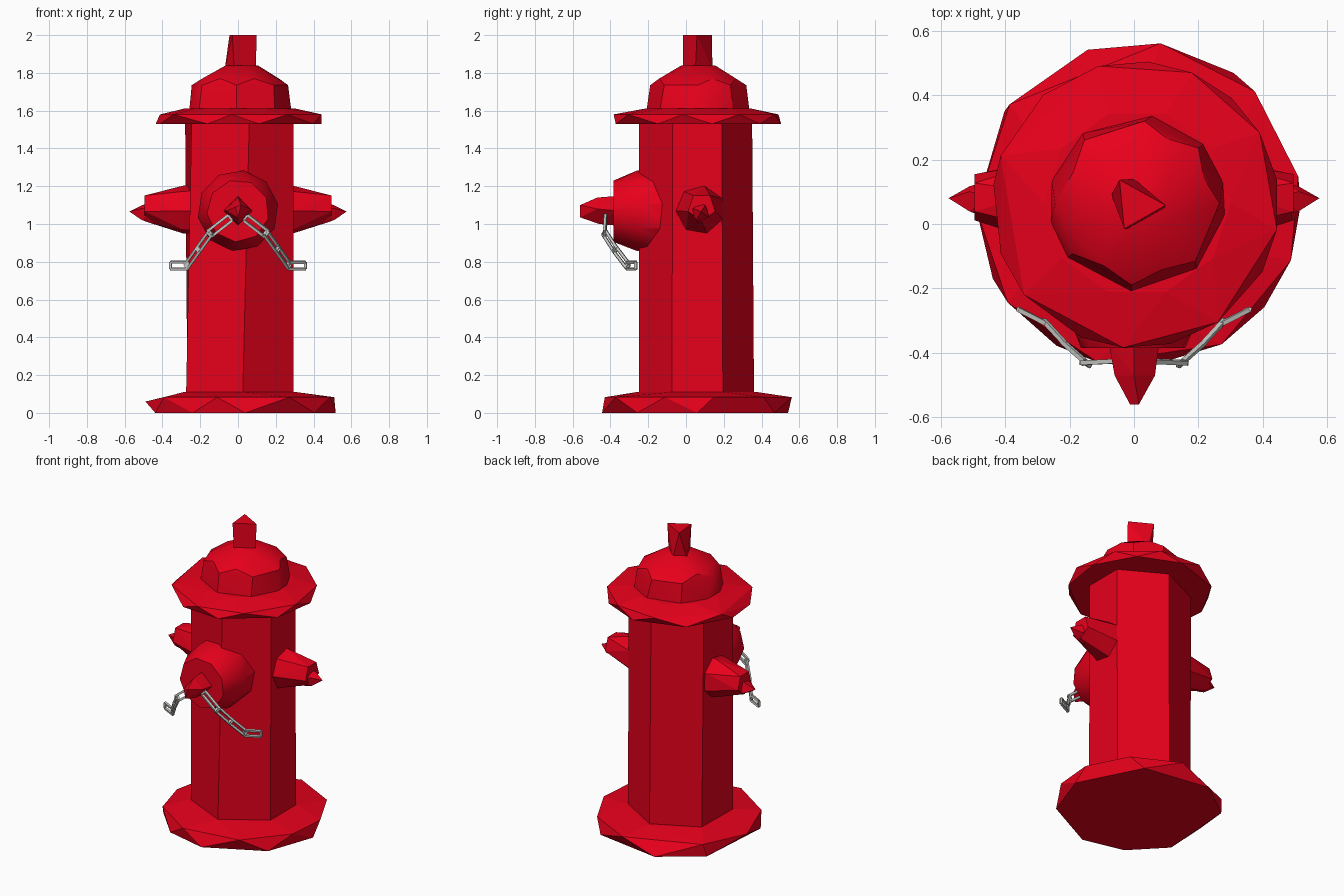
import bpy, bmesh, math
from mathutils import Vector

if "Cube" in bpy.data.objects:
    bpy.data.objects.remove(bpy.data.objects["Cube"])


def material(name, rgb):
    m = bpy.data.materials.new(name)
    m.diffuse_color = (*rgb, 1)
    m.use_nodes = True
    m.node_tree.nodes["Principled BSDF"].inputs["Base Color"].default_value = m.diffuse_color
    return m


RED = material("hydrant red", (0.80, 0.0, 0.011))
GREY = material("chain grey", (0.56, 0.56, 0.54))


def finish(name, bm, mat, smooth=0):
    bmesh.ops.recalc_face_normals(bm, faces=bm.faces)
    me = bpy.data.meshes.new(name)
    bm.to_mesh(me)
    bm.free()
    me.materials.append(mat)
    ob = bpy.data.objects.new(name, me)
    bpy.context.collection.objects.link(ob)
    if smooth:
        bpy.ops.object.select_all(action='DESELECT')
        ob.select_set(True)
        bpy.context.view_layer.objects.active = ob
        bpy.ops.object.shade_smooth_by_angle(angle=math.radians(smooth))
    return ob


def hull(name, pts, smooth=0):
    """Faceted convex solid around a few rings of points."""
    bm = bmesh.new()
    for p in pts:
        bm.verts.new(p)
    bmesh.ops.convex_hull(bm, input=bm.verts)
    loose = [v for v in bm.verts if not v.link_faces]
    bmesh.ops.delete(bm, geom=loose, context='VERTS')
    bmesh.ops.dissolve_limit(bm, angle_limit=0.02, verts=bm.verts, edges=bm.edges)
    return finish(name, bm, RED, smooth)


def ring(cx, cy, r, z, angles):
    return [(cx + r * math.cos(math.radians(a)), cy + r * math.sin(math.radians(a)), z)
            for a in angles]


def even(n, start=0):
    return [start + 360 * i / n for i in range(n)]


def y_ring(y, r, n, start=0, z=1.07):
    return [(a, y, b) for a, b, _ in ring(0, z, r, 0, even(n, start))]


# six-sided barrel, slightly twisted between foot and top
foot = [(-0.275, -0.11), (0.025, -0.25), (0.295, -0.075), (0.295, 0.195), (0.02, 0.36), (-0.268, 0.215)]
head = [(-0.245, -0.15), (0.06, -0.25), (0.295, -0.07), (0.295, 0.19), (0.015, 0.35), (-0.28, 0.21)]
bm = bmesh.new()
lo = [bm.verts.new((x, y, 0.09)) for x, y in foot]
hi = [bm.verts.new((x, y, 1.56)) for x, y in head]
bm.faces.new(lo)
bm.faces.new(hi)
for i in range(6):
    j = (i + 1) % 6
    bm.faces.new((lo[i], lo[j], hi[j], hi[i]))
finish("barrel", bm, RED)

# base flange with staggered rims
hull("base_flange",
     ring(0.012, 0.06, 0.505, 0.0, [-153, -120, -87, -39, 0, 54, 108, 145])
     + ring(0.012, 0.06, 0.505, 0.083, [-143, -104, -59, -20, 10, 44, 82, 142])
     + [(-0.49, 0.05, 0.06)]
     + [(x * 1.05, y * 1.05, 0.11) for x, y in foot])

# bonnet flange
hull("bonnet_flange",
     ring(0.005, 0.06, 0.445, 1.53, [85, 48, 10, -28, -76, -112, -160, 172, 130])
     + ring(0.005, 0.06, 0.445, 1.58, [105, 67, 30, -10, -55, -95, -141, 160])
     + ring(0.01, 0.065, 0.29, 1.612, even(10)))

# domed bonnet: faceted wall, sloping crown
hull("bonnet_dome",
     ring(0.01, 0.065, 0.275, 1.60, [128, 80, 42, 14, -8, -48, -94, -142, 193, 165])
     + ring(0.01, 0.065, 0.255, 1.735, [85, 42, 0, -45, -94, -142, 180, 130])
     + ring(0.01, 0.065, 0.22, 1.77, [65, 20, -70, -118, 205, 155])
     + ring(0.02, 0.065, 0.09, 1.84, even(6, 20)), smooth=30)

# operating nut
hull("top_nut",
     [(-0.07, 0.09, 1.82), (-0.02, -0.015, 1.82), (0.095, 0.05, 1.82), (0.0, 0.14, 1.82),
      (-0.045, 0.137, 2.0), (0.098, 0.058, 2.0), (-0.03, -0.015, 2.0)])

# large front outlet and its nut
hull("front_outlet",
     y_ring(-0.05, 0.215, 10, 10) + y_ring(-0.26, 0.215, 10, 10) + y_ring(-0.385, 0.165, 9, 25),
     smooth=35)
hull("front_outlet_nut",
     y_ring(-0.37, 0.078, 4, 0) + [(-0.06, -0.47, 1.07), (0.065, -0.47, 1.08),
                                   (0, -0.47, 1.14), (0, -0.46, 1.0),
                                   (-0.012, -0.56, 1.09), (0.015, -0.56, 1.10),
                                   (0, -0.56, 1.035)])

# side outlets, nuts and hanging chains
path = [(0.045, -0.425, 1.03), (0.148, -0.43, 0.95), (0.21, -0.375, 0.865),
        (0.27, -0.31, 0.78), (0.352, -0.268, 0.78)]
widths = [0.036, 0.03, 0.03, 0.036]


def bar(bm, a, b, t):
    """Thin square bar between two points."""
    d = (b - a).normalized()
    u = d.cross(Vector((0.3, 1, 0.2))).normalized()
    v = d.cross(u)
    ends = [[bm.verts.new(p + (u * i + v * j) * t)
             for i, j in ((-1, -1), (1, -1), (1, 1), (-1, 1))] for p in (a, b)]
    bm.faces.new(ends[0])
    bm.faces.new(ends[1])
    for i in range(4):
        j = (i + 1) % 4
        bm.faces.new((ends[0][i], ends[0][j], ends[1][j], ends[1][i]))


for s, side in ((1, "right"), (-1, "left")):
    def x_ring(x, r, n, start, y=0.075, z=1.075):
        return [(s * x, a, b) for a, b, _ in ring(y, z, r, 0, even(n, start))]

    hull(side + "_outlet", x_ring(0.22, 0.135, 7, 80)
         + x_ring(0.29, 0.13, 7, 80) + x_ring(0.495, 0.075, 5, 54, 0.083, 1.09)
         + [(s * 0.43, 0.08, 0.995)])
    hull(side + "_outlet_nut", x_ring(0.45, 0.06, 4, 80, 0.075, 1.06)
         + x_ring(0.51, 0.045, 4, 60, 0.078, 1.06) + [(s * 0.575, 0.08, 1.066)])

    # chain of open links hanging in a vertical plane
    bm = bmesh.new()
    pts = [Vector((s * x, y, z)) for x, y, z in path]
    for k, (a, b) in enumerate(zip(pts, pts[1:])):
        d = (b - a).normalized()
        w = d.cross(d.cross(Vector((0, 0, 1)))).normalized() * widths[k] / 2
        a, b = a - d * 0.006, b + d * 0.006
        for p, q in ((a + w, b + w), (a - w, b - w), (a - w, a + w), (b - w, b + w)):
            bar(bm, p, q, 0.007)
    finish(side + "_chain", bm, GREY)
